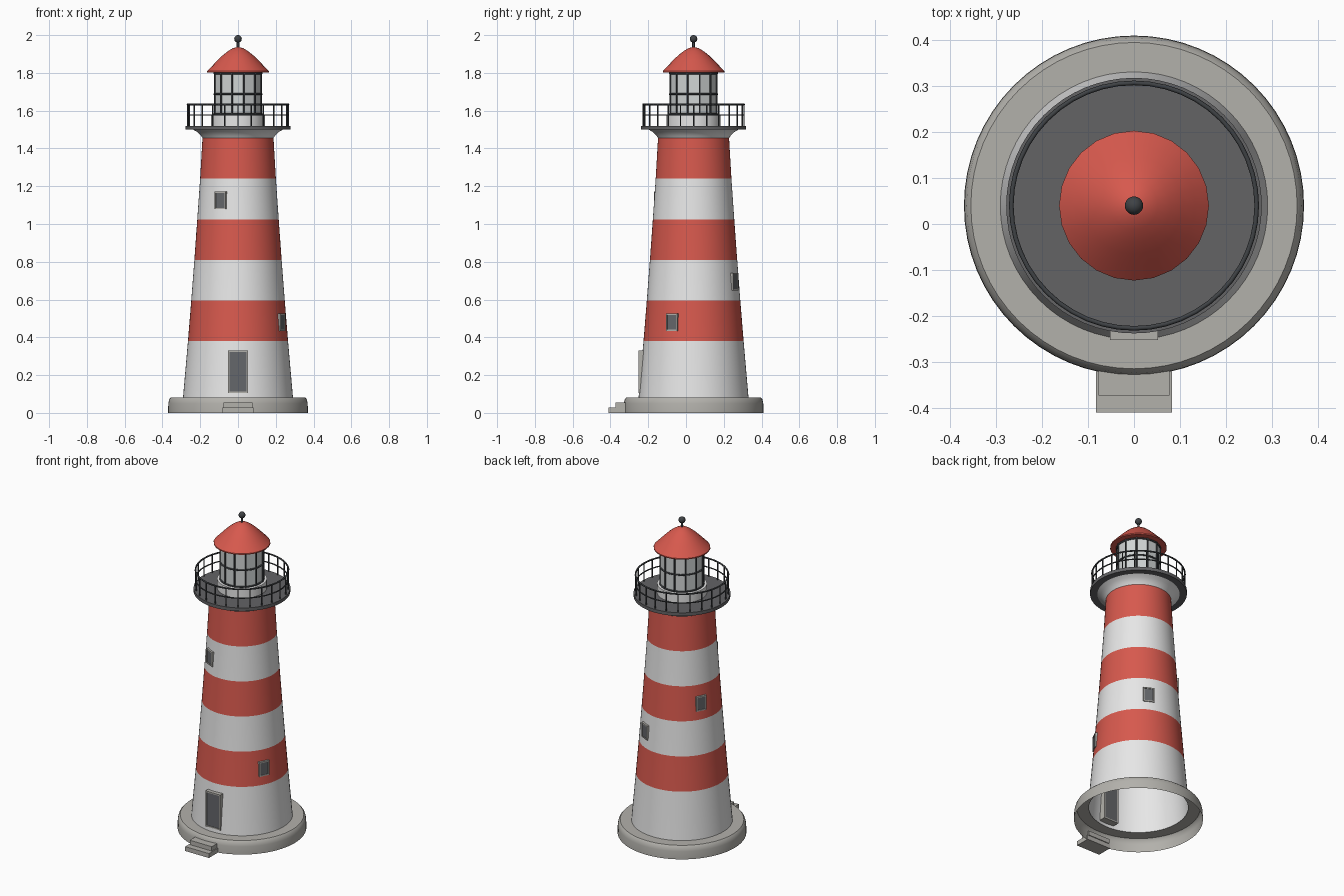
import bpy, bmesh
from math import pi, sin, cos, radians, floor
from mathutils import Matrix, Vector

if "Cube" in bpy.data.objects:
    bpy.data.objects.remove(bpy.data.objects["Cube"])

AXIS = Vector((0, 0.04, 0))   # centre line of the tower


def material(name, rgb):
    m = bpy.data.materials.new(name)
    m.use_nodes = True
    m.diffuse_color = (*rgb, 1)
    m.node_tree.nodes["Principled BSDF"].inputs["Base Color"].default_value = (*rgb, 1)
    return m


WHITE = material("white paint", (0.80, 0.80, 0.80))
RED = material("red paint", (0.68, 0.10, 0.075))
STONE = material("stone", (0.45, 0.44, 0.41))
DECK = material("deck grey", (0.125, 0.125, 0.13))
METAL = material("dark metal", (0.05, 0.055, 0.06))
GLASS = material("lantern glass", (0.64, 0.67, 0.67))
PANE = material("slate panel", (0.13, 0.135, 0.145))


def finish(name, bm, mats, smooth=True, origin=AXIS):
    """Turn a bmesh into a named object."""
    mesh = bpy.data.meshes.new(name)
    bm.to_mesh(mesh)
    bm.free()
    for m in mats:
        mesh.materials.append(m)
    ob = bpy.data.objects.new(name, mesh)
    ob.location = origin
    bpy.context.collection.objects.link(ob)
    if smooth:
        bpy.ops.object.select_all(action="DESELECT")
        ob.select_set(True)
        bpy.context.view_layer.objects.active = ob
        bpy.ops.object.shade_smooth_by_angle(angle=radians(35))
    return ob


def lathe(name, profile, mats, sides=64, turn=0.0, smooth=True, rule=None):
    """Revolve (radius, height) points, listed bottom to top on the outside."""
    bm = bmesh.new()
    rings = []
    for r, z in profile:
        rings.append([bm.verts.new((r * cos(turn + 2 * pi * i / sides),
                                    r * sin(turn + 2 * pi * i / sides), z))
                      for i in range(sides)])
    for low, high in zip(rings, rings[1:]):
        for i in range(sides):
            j = (i + 1) % sides
            f = bm.faces.new((low[i], low[j], high[j], high[i]))
            if rule:
                f.material_index = rule(f.calc_center_median().z)
    bmesh.ops.remove_doubles(bm, verts=bm.verts, dist=1e-5)
    return finish(name, bm, mats, smooth)


def add_box(bm, lo, hi, index=0):
    lo, hi = Vector(lo), Vector(hi)
    mat = Matrix.Translation((lo + hi) / 2) @ Matrix.Diagonal((*(hi - lo), 1))
    made = bmesh.ops.create_cube(bm, size=1, matrix=mat)
    for f in {f for v in made["verts"] for f in v.link_faces}:
        f.material_index = index


def ring(name, radius, z, thick, mat, sides=48):
    bpy.ops.mesh.primitive_torus_add(location=AXIS + Vector((0, 0, z)), major_radius=radius,
                                     minor_radius=thick, major_segments=sides, minor_segments=8)
    ob = bpy.context.object
    ob.name = name
    ob.data.materials.append(mat)
    bpy.ops.object.shade_smooth_by_angle(angle=radians(50))


def posts(name, count, radius, z0, z1, thick, mat, turn=0.0):
    bm = bmesh.new()
    for i in range(count):
        a = turn + 2 * pi * i / count
        place = Matrix.Translation((radius * cos(a), radius * sin(a), (z0 + z1) / 2))
        bmesh.ops.create_cone(bm, cap_ends=True, segments=8, radius1=thick, radius2=thick,
                              depth=z1 - z0, matrix=place)
    finish(name, bm, [mat])


def framed_panel(name, angle, z0, z1, width, front, depth, border):
    """Frame of four bars around a panel; the panel faces `angle` (degrees)."""
    bm = bmesh.new()
    w, back = width / 2, front - depth
    for s in (-1, 1):
        a, b = sorted((s * w, s * (w - border)))
        add_box(bm, (back, a, z0), (front, b, z1))
    add_box(bm, (back, border - w, z1 - border), (front, w - border, z1))
    add_box(bm, (back, border - w, z0), (front, w - border, z0 + border))
    add_box(bm, (back, border - w, z0 + border),
            (front - 0.003, w - border, z1 - border), 1)
    bm.transform(Matrix.Rotation(radians(angle), 4, "Z"))
    finish(name, bm, [STONE, PANE], smooth=False)


# Foundation: hollow rim, open below
lathe("foundation", [(0.37, 0), (0.369, 0.05), (0.364, 0.072), (0.355, 0.082), (0.285, 0.082)],
      [STONE])

# Front steps
bm = bmesh.new()
add_box(bm, (-0.083, -0.41, 0), (0.083, -0.315, 0.028))
add_box(bm, (-0.077, -0.373, 0.028), (0.077, -0.31, 0.056))
finish("front_steps", bm, [STONE], smooth=False, origin=Vector())

# Tapered tower with equal stripes above a taller white foot
FIRST, BAND = 0.38, 0.215
radii = [0.265, 0.2475, 0.231, 0.2155, 0.2005, 0.188]
wall = [(0.291, 0.082)] + [(r, FIRST + BAND * i) for i, r in enumerate(radii)]


def stripe(z):
    n = floor((z - FIRST) / BAND)
    return 1 if n in (0, 2, 4) else 0


def wall_radius(z):
    for (r0, z0), (r1, z1) in zip(wall, wall[1:]):
        if z <= z1:
            return r0 + (r1 - r0) * (z - z0) / (z1 - z0)


lathe("tower", wall, [WHITE, RED], rule=stripe)
lathe("tower_flare", [(0.188, 1.455), (0.198, 1.47), (0.216, 1.487), (0.238, 1.5)], [WHITE])

# Door and a spiral of windows
framed_panel("door", -90, 0.105, 0.33, 0.104, 0.2925, 0.05, 0.008)
for i in range(4):
    z = 0.48 + BAND * i
    framed_panel(f"window_{i + 1}", -26 + 90 * i, z - 0.046, z + 0.046, 0.066,
                 wall_radius(z) + 0.008, 0.035, 0.007)

# Gallery deck and railing
lathe("gallery_deck", [(0, 1.499), (0.278, 1.499), (0.278, 1.52), (0, 1.52)], [DECK])
posts("railing_posts", 24, 0.267, 1.52, 1.633, 0.0038, METAL)
ring("railing_top", 0.267, 1.633, 0.005, METAL)
ring("railing_middle", 0.267, 1.577, 0.0038, METAL)

# Lantern room with flat panes between bars
PANES = 12
lathe("lantern_plinth", [(0.143, 1.52), (0.143, 1.578), (0.11, 1.578)], [WHITE], sides=48)
lathe("lantern_glass", [(0.126, 1.578), (0.126, 1.805)], [GLASS], sides=PANES,
      turn=pi / PANES, smooth=False)
posts("lantern_bars", PANES, 0.126, 1.578, 1.805, 0.005, METAL, turn=pi / PANES)
for i, z in enumerate((1.582, 1.688, 1.797)):
    ring(f"lantern_ring_{i + 1}", 0.126, z, 0.005, METAL, sides=PANES * 2)

# Domed roof with closed underside
lathe("roof", [(0, 1.803), (0.163, 1.803), (0.163, 1.81), (0.133, 1.841), (0.106, 1.869),
               (0.08, 1.894), (0.052, 1.916), (0.027, 1.931), (0, 1.938)], [RED], sides=24)

# Finial
lathe("finial_rod", [(0.007, 1.925), (0.007, 1.975)], [METAL], sides=12)
bpy.ops.mesh.primitive_uv_sphere_add(segments=20, ring_count=12, radius=0.02,
                                     location=AXIS + Vector((0, 0, 1.98)))
ball = bpy.context.object
ball.name = "finial_ball"
ball.data.materials.append(METAL)
bpy.ops.object.shade_smooth()
